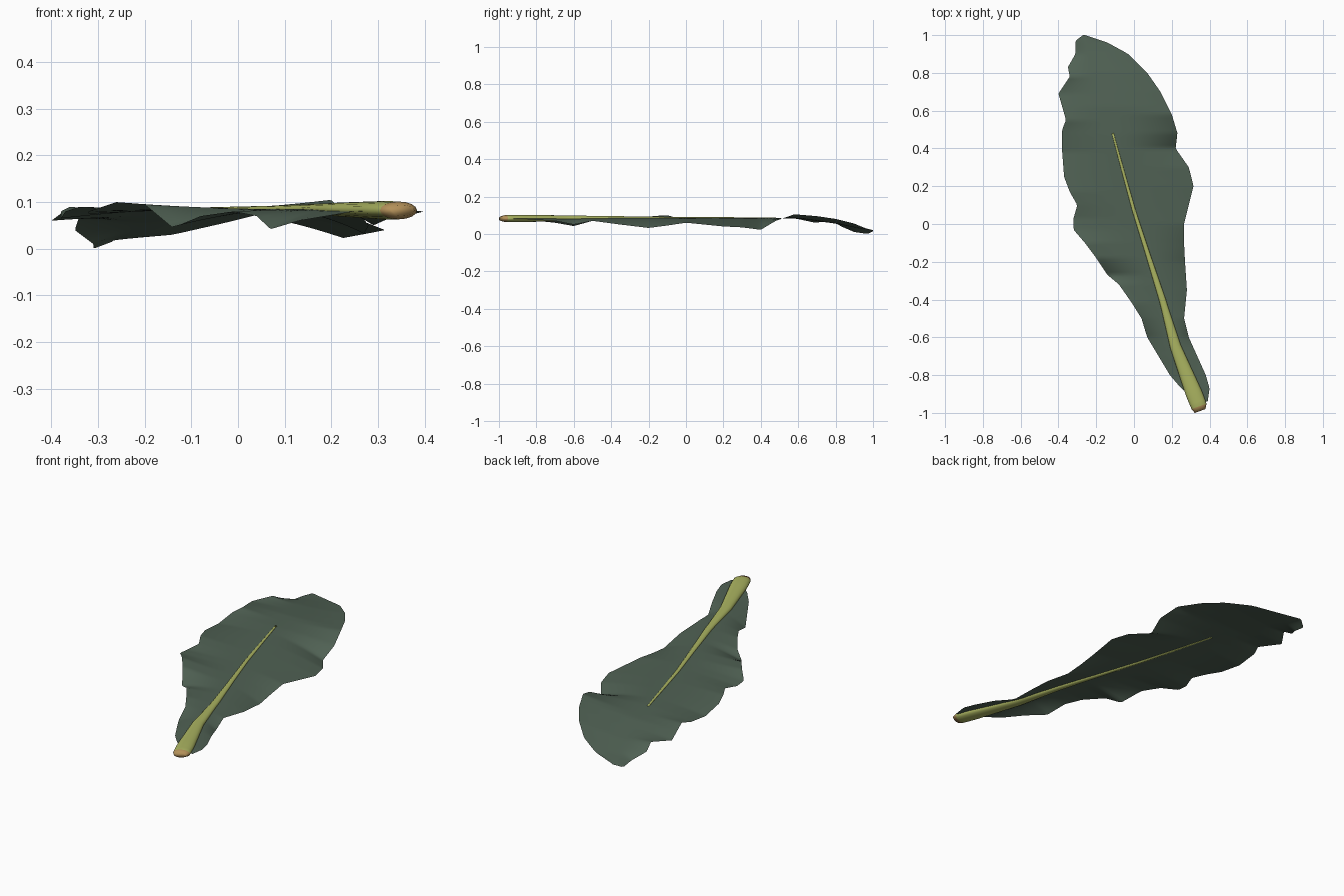
import bpy
import bmesh
import math
from mathutils import Vector

cube = bpy.data.objects.get("Cube")
if cube:
    bpy.data.objects.remove(cube, do_unlink=True)


def make_material(name, colour):
    mat = bpy.data.materials.new(name)
    mat.use_nodes = True
    mat.diffuse_color = (*colour, 1)
    shader = mat.node_tree.nodes["Principled BSDF"]
    shader.inputs["Base Color"].default_value = (*colour, 1)
    shader.inputs["Roughness"].default_value = 0.8
    return mat


def lookup(table, y):
    """Interpolate the remaining columns of a table sorted by its first column."""
    y = min(max(y, table[0][0]), table[-1][0])
    for low, high in zip(table, table[1:]):
        if y <= high[0]:
            t = (y - low[0]) / (high[0] - low[0])
            return [a + (b - a) * t for a, b in zip(low[1:], high[1:])]


def finish(bm, name, materials):
    bmesh.ops.recalc_face_normals(bm, faces=bm.faces)
    mesh = bpy.data.meshes.new(name)
    bm.to_mesh(mesh)
    bm.free()
    for mat in materials:
        mesh.materials.append(mat)
    mesh.shade_smooth()
    obj = bpy.data.objects.new(name, mesh)
    bpy.context.collection.objects.link(obj)
    return obj


leaf_green = make_material("leaf green", (0.08, 0.12, 0.088))
rib_yellow = make_material("rib yellow green", (0.41, 0.46, 0.12))
stem_tan = make_material("cut stem tan", (0.45, 0.28, 0.10))

# Wavy margins in hundredths: y, x, z
left_margin = [
    (-94, 34, 8), (-87, 25, 8), (-80, 19, 7), (-70, 13, 6), (-60, 7, 4.2),
    (-50, 4, 7), (-42, -1, 8), (-32, -8, 7), (-27, -14, 4.5), (-18, -20, 9.5),
    (-10, -26, 10), (-3, -32, 8), (3, -32, 7.5), (10, -30, 8.5), (17, -34, 9),
    (25, -37, 8), (38, -38, 6.5), (50, -38, 8), (55, -36, 9), (62, -38, 7.5),
    (69, -40, 6), (78, -34, 7), (83, -35, 4), (90, -31, 1), (97, -31, 0),
    (100, -27, 1.5)]
right_margin = [
    (-94, 39, 8), (-87, 40, 8), (-80, 38, 7.5), (-70, 33.5, 7), (-60, 29, 5),
    (-50, 26.5, 7), (-35, 28, 5), (-20, 27, 3.2), (-10, 26.5, 4.5),
    (0, 26.5, 6), (10, 29, 5), (20, 31.5, 4), (30, 29, 3.5), (40, 22, 2.2),
    (48, 23, 7), (58, 20, 10.5), (70, 14, 9.5), (80, 7, 8), (90, -3, 5.5),
    (96, -14, 3), (100, -26, 2)]
# Midline: y, x, z
midline = [
    (-98, 35, 8.2), (-65, 22, 8.4), (-40, 15, 8.5), (-15, 7, 8.5),
    (7, 0, 8.5), (25, -5, 8.5), (47, -11, 8.5), (62, -15, 8),
    (80, -20, 5.5), (92, -24, 3), (100, -26.5, 1.8)]

# Leaf blade: rows across the leaf, curving from the midline to each margin
bm = bmesh.new()
ROWS, SIDE = 150, 10
grid = []
for i in range(ROWS + 1):
    y = -94 + 194 * i / ROWS
    mid = Vector(lookup(midline, y))
    row = []
    for j in range(-SIDE, SIDE + 1):
        edge = Vector(lookup(left_margin if j < 0 else right_margin, y))
        u = abs(j) / SIDE
        x = mid.x + (edge.x - mid.x) * u
        z = mid.y + (edge.y - mid.y) * u ** 1.7
        row.append(bm.verts.new((x / 100, y / 100, z / 100)))
    grid.append(row)
for a, b in zip(grid, grid[1:]):
    for j in range(2 * SIDE):
        bm.faces.new((a[j], a[j + 1], b[j + 1], b[j]))
finish(bm, "leaf_blade", [leaf_green])

# Midrib and stem: tapering oval tube along the midline (y, half width, half height)
taper = [
    (-99, 3, 1.2), (-97, 4.2, 1.9), (-90, 4.4, 2), (-80, 3.8, 1.8),
    (-65, 2.9, 1.5), (-45, 1.9, 1.1), (-15, 1.2, 0.7), (20, 0.8, 0.45),
    (48, 0.5, 0.25)]
bm = bmesh.new()
SIDES = 16
across = Vector((0.94, 0.34, 0))
rings = []
for i in range(61):
    y = -99 + 147 * i / 60
    x, z = lookup(midline, y)
    width, height = lookup(taper, y)
    ring = []
    for k in range(SIDES):
        angle = math.tau * k / SIDES
        point = Vector((x, y, z + height * math.sin(angle)))
        point += across * width * math.cos(angle)
        ring.append(bm.verts.new(point / 100))
    rings.append(ring)
for a, b in zip(rings, rings[1:]):
    for k in range(SIDES):
        n = (k + 1) % SIDES
        bm.faces.new((a[k], a[n], b[n], b[k]))
bm.faces.new(rings[0])
bm.faces.new(rings[-1])
# Dry cut end of the stem
for face in bm.faces:
    centre = face.calc_center_median()
    if centre.y - 0.36 * (centre.x - 0.35) < -0.955:
        face.material_index = 1
finish(bm, "midrib_stem", [rib_yellow, stem_tan])
